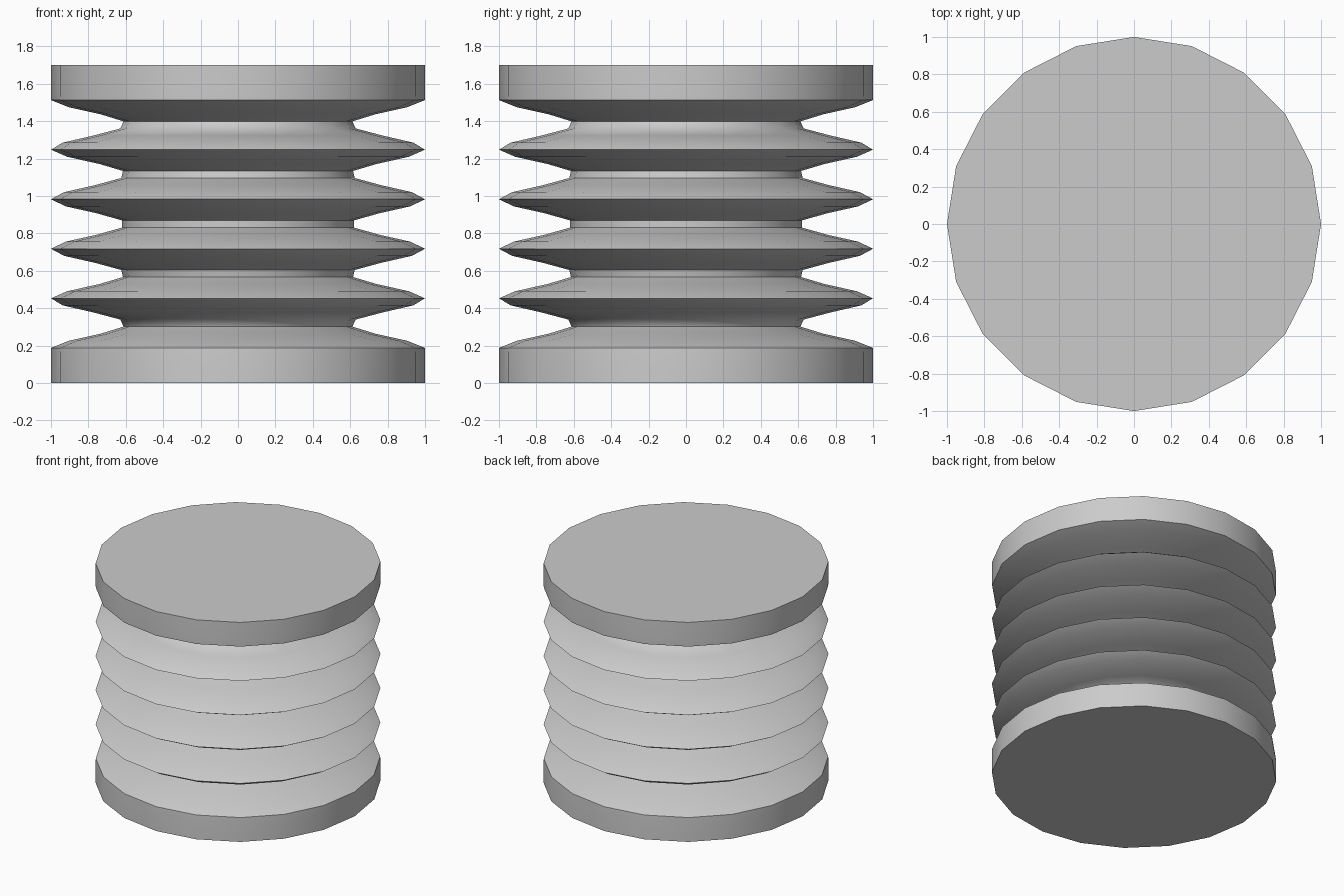
import bpy, bmesh
from math import sin, cos, pi

if "Cube" in bpy.data.objects:
    bpy.data.objects.remove(bpy.data.objects["Cube"])

SIDES = 20
RINGS = 38
PERIOD = 0.267

# Profile: end collars plus a sampled bellows wave, symmetric about z = 0.85
profile = [(1.0, 0.0)]
for i in range(RINGS):
    z = 0.15 + 1.4 * i / (RINGS - 1)
    r = 0.8 - 0.2 * cos(2 * pi * (z - 0.85) / PERIOD)
    if i in (0, RINGS - 1):
        r = 1.0
    profile.append((r, z))
profile.append((1.0, 1.7))

# Bellows: lathe the profile and cap both ends
bm = bmesh.new()
rings = [[bm.verts.new((r * cos(2 * pi * k / SIDES), r * sin(2 * pi * k / SIDES), z))
          for k in range(SIDES)] for r, z in profile]
for a, b in zip(rings, rings[1:]):
    for k in range(SIDES):
        n = (k + 1) % SIDES
        bm.faces.new((a[k], a[n], b[n], b[k]))
bm.faces.new(rings[0][::-1])
bm.faces.new(rings[-1])
mesh = bpy.data.meshes.new("bellows")
bm.to_mesh(mesh)
bm.free()
bellows = bpy.data.objects.new("bellows", mesh)
bpy.context.collection.objects.link(bellows)
bpy.context.view_layer.objects.active = bellows
bellows.select_set(True)
bpy.ops.object.shade_smooth_by_angle(angle=pi / 3)
